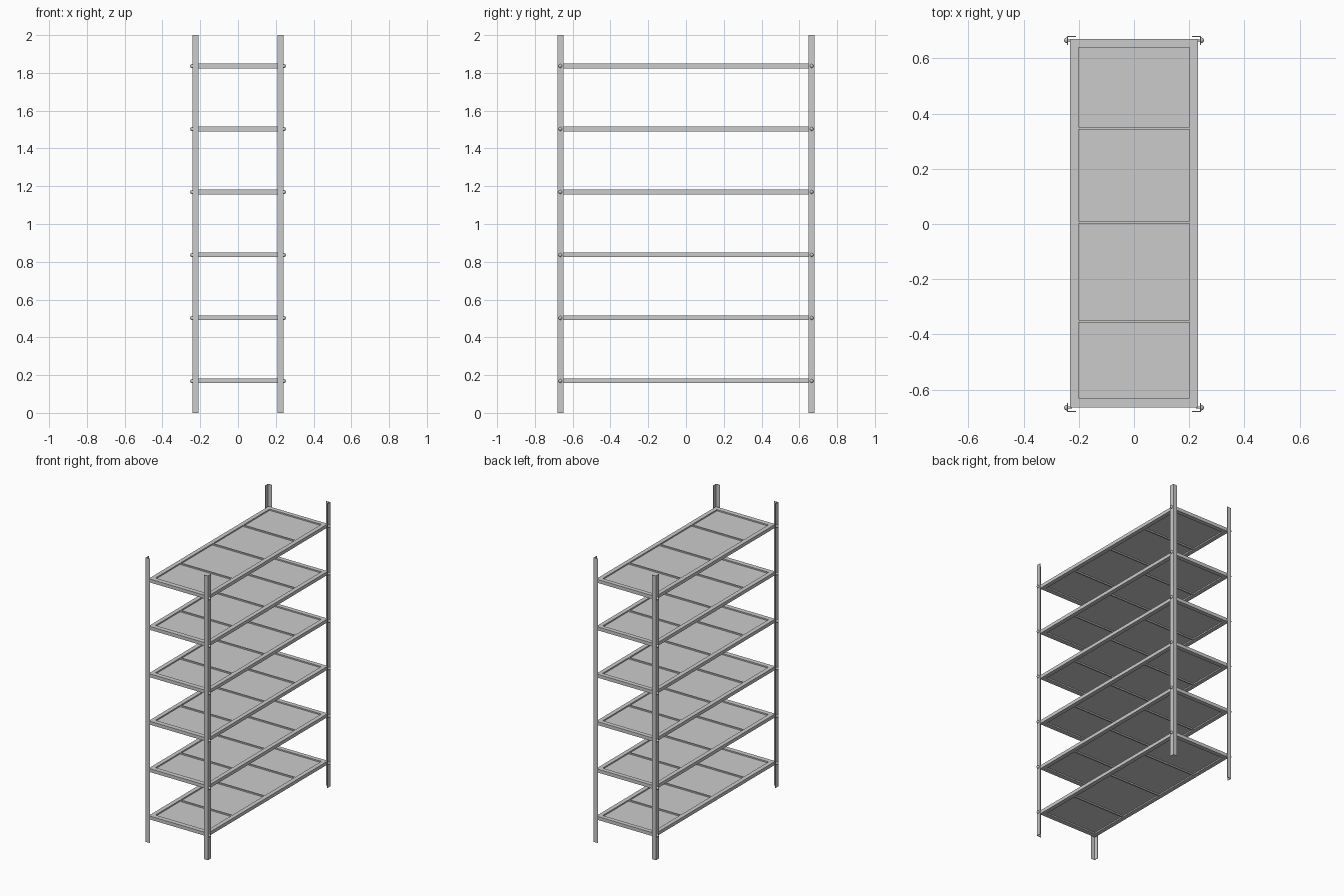
import bpy, bmesh, math
from mathutils import Matrix

if "Cube" in bpy.data.objects:
    bpy.data.objects.remove(bpy.data.objects["Cube"])

def finish(bm, name):
    bmesh.ops.recalc_face_normals(bm, faces=bm.faces)
    me = bpy.data.meshes.new(name)
    bm.to_mesh(me)
    bm.free()
    ob = bpy.data.objects.new(name, me)
    bpy.context.collection.objects.link(ob)
    return ob

def add_box(bm, x0, x1, y0, y1, z0, z1):
    m = Matrix.Translation(((x0+x1)/2, (y0+y1)/2, (z0+z1)/2)) @ Matrix.Diagonal((x1-x0, y1-y0, z1-z0, 1))
    bmesh.ops.create_cube(bm, size=1, matrix=m)

X, Y, LEG, T = 0.242, 0.68, 0.032, 0.003   # post corner, flange width, sheet thickness
SX, Y0, Y1 = 0.231, -0.664, 0.670          # shelf outline
H = 0.024
levels = [0.169 + i * 0.3335 for i in range(6)]

# angle-iron corner posts
for sx, nx in ((-1, "left"), (1, "right")):
    for sy, ny in ((-1, "front"), (1, "back")):
        bm = bmesh.new()
        pts = [(X, Y), (X-LEG, Y), (X-LEG, Y-T), (X-T, Y-T), (X-T, Y-LEG), (X, Y-LEG)]
        f = bm.faces.new([bm.verts.new((sx*x, sy*y, 0)) for x, y in pts])
        r = bmesh.ops.extrude_face_region(bm, geom=[f])
        bmesh.ops.translate(bm, vec=(0, 0, 2), verts=[v for v in r["geom"] if isinstance(v, bmesh.types.BMVert)])
        finish(bm, f"{ny}_{nx}_post")

# shelf mesh: frame, cross bars and recessed panel
bm = bmesh.new()
h = H / 2
for s in (-1, 1):
    a, b = sorted((s*SX, s*0.201))
    add_box(bm, a, b, Y0, Y1, -h, h)
add_box(bm, -0.201, 0.201, Y0, -0.630, -h, h)
add_box(bm, -0.201, 0.201, 0.639, Y1, -h, h)
for y in (-0.352, 0.006, 0.347):
    add_box(bm, -0.201, 0.201, y-0.005, y+0.005, -h, h)
add_box(bm, -0.201, 0.201, -0.630, 0.639, -0.003, 0.003)
shelf = finish(bm, "shelf_1")
shelf.location.z = levels[0]
for i, z in enumerate(levels[1:], 2):
    ob = bpy.data.objects.new(f"shelf_{i}", shelf.data)
    bpy.context.collection.objects.link(ob)
    ob.location.z = z

# dome-headed bolts with shank through post into the shelf
bm = bmesh.new()
rings = [(0.2415, 0.010), (0.246, 0.0095), (0.250, 0.007), (0.253, 0.003)]
for sx in (-1, 1):
    for sy in (-1, 1):
        for z in levels:
            loops = []
            for x, r in rings:
                loops.append([bm.verts.new((sx*x, sy*0.665 + r*math.cos(k*math.pi/6), z + r*math.sin(k*math.pi/6))) for k in range(12)])
            bm.faces.new(loops[0])
            bm.faces.new(loops[-1])
            for p, q in zip(loops, loops[1:]):
                for k in range(12):
                    j = (k+1) % 12
                    bm.faces.new((p[k], p[j], q[j], q[k]))
            a, b = sorted((sx*0.225, sx*0.243))
            bmesh.ops.create_cone(bm, cap_ends=True, segments=12, radius1=0.004, radius2=0.004, depth=b-a,
                matrix=Matrix.Translation(((a+b)/2, sy*0.665, z)) @ Matrix.Rotation(math.pi/2, 4, 'Y'))
bolts = finish(bm, "bolts")
for o in bpy.context.selected_objects:
    o.select_set(False)
bolts.select_set(True)
bpy.context.view_layer.objects.active = bolts
bpy.ops.object.shade_smooth_by_angle(angle=math.radians(40))
